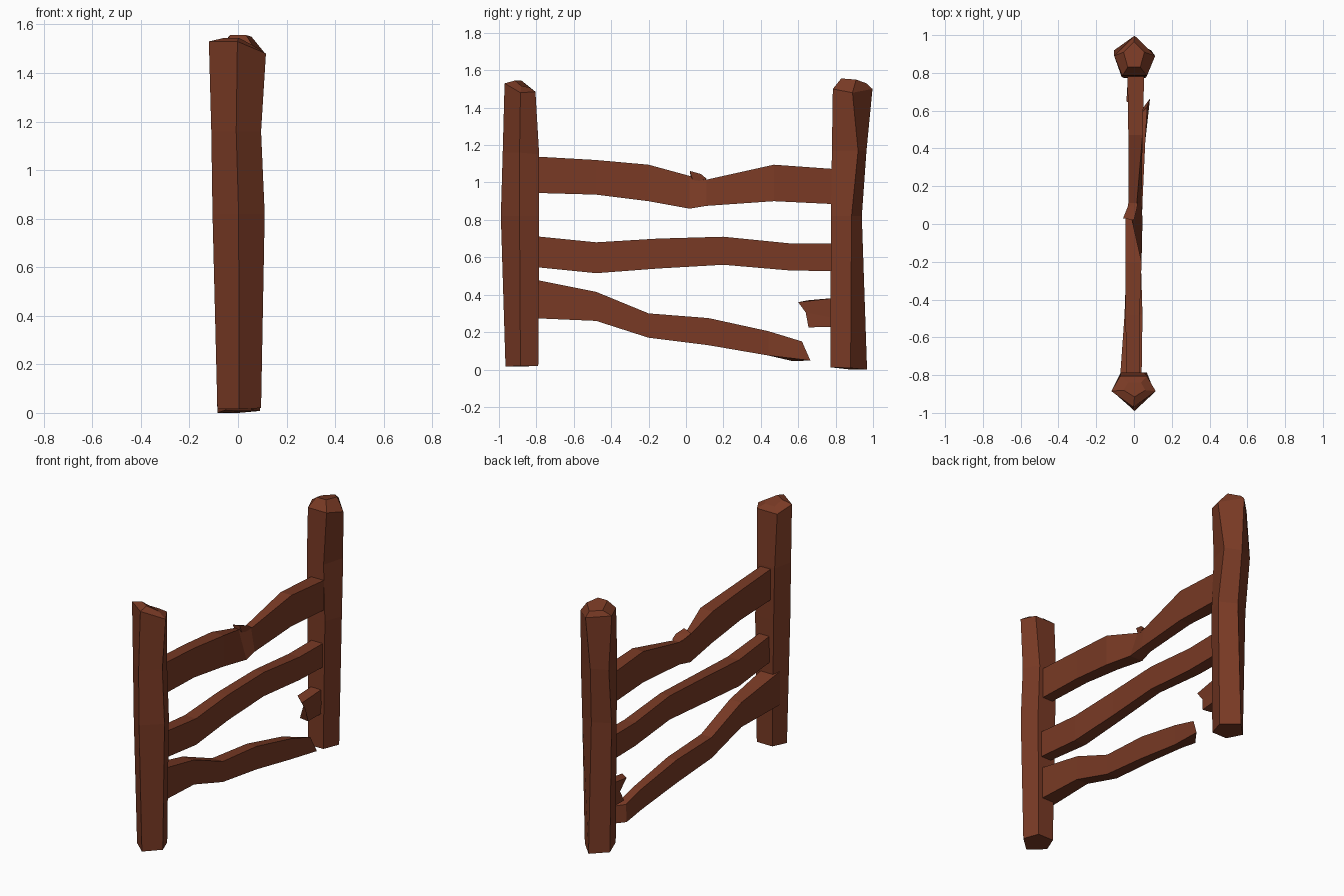
import bpy, bmesh

wood = bpy.data.materials.new("red_brown_wood")
wood.diffuse_color = (0.19, 0.042, 0.018, 1)


def finish(name, bm):
    bmesh.ops.recalc_face_normals(bm, faces=bm.faces)
    mesh = bpy.data.meshes.new(name)
    bm.to_mesh(mesh)
    bm.free()
    mesh.materials.append(wood)
    obj = bpy.data.objects.new(name, mesh)
    bpy.context.collection.objects.link(obj)


def loft(name, rings):
    """Skin a list of equal-sized point rings and cap both ends."""
    bm = bmesh.new()
    loops = [[bm.verts.new(p) for p in ring] for ring in rings]
    n = len(loops[0])
    for a, b in zip(loops, loops[1:]):
        for i in range(n):
            j = (i + 1) % n
            bm.faces.new((a[i], a[j], b[j], b[i]))
    bm.faces.new(loops[0])
    bm.faces.new(loops[-1])
    finish(name, bm)


def pentagon(x0, x1, y_in, y_side, y_out, z_in, z_side, z_out):
    """Post section: flat side towards the rails, point facing outwards."""
    cx, w = (x0 + x1) / 2, (x1 - x0) / 2
    return [(cx, y_out, z_out), (x1, y_side, z_side),
            (cx + 0.6 * w, y_in, z_in), (cx - 0.6 * w, y_in, z_in),
            (x0, y_side, z_out)]


def section(y, x0, x1, z0, z1, x_top=None):
    """Rail section; x_top pulls the upper +x corner inwards."""
    xt = x1 if x_top is None else x_top
    return [(x0, y, z0), (x1, y, z0), (xt, y, z1), (x0, y, z1)]


# Posts
loft("front_post", [pentagon(*r) for r in (
    (-.085, .095, -.79, -.885, -.965, .02, .02, .015),
    (-.105, .11, -.785, -.89, -.99, .82, .82, .82),
    (-.11, .095, -.785, -.89, -.98, 1.15, 1.16, 1.16),
    (-.12, .115, -.805, -.885, -.97, 1.485, 1.48, 1.53),
    (-.055, .06, -.84, -.88, -.915, 1.51, 1.515, 1.545))])
loft("back_post", [pentagon(*r) for r in (
    (-.085, .09, .772, .88, .968, .012, .008, 0),
    (-.10, .105, .775, .885, .94, .82, .82, .82),
    (-.105, .09, .78, .92, .965, 1.17, 1.17, 1.17),
    (-.105, .112, .785, .89, .997, 1.50, 1.48, 1.50),
    (-.055, .055, .83, .91, .965, 1.556, 1.55, 1.53))])

# Whole rails
loft("top_rail", [section(*s) for s in (
    (-.83, -.04, .03, .945, 1.14),
    (-.48, -.045, .03, .935, 1.12),
    (-.20, -.045, .04, .90, 1.095),
    (.02, -.045, .045, .86, 1.035, -.01),
    (.11, -.03, .04, .875, 1.015, .015),
    (.47, -.03, .045, .90, 1.095),
    (.82, -.035, .055, .883, 1.07))])
loft("middle_rail", [section(*s) for s in (
    (-.83, -.03, .04, .55, .715),
    (-.48, -.035, .045, .515, .68),
    (-.15, -.035, .035, .54, .70),
    (.20, -.025, .04, .56, .71),
    (.55, -.03, .045, .53, .675),
    (.82, -.03, .05, .525, .675))])

# Snapped lower rail, ending in a ragged point
loft("broken_rail", [section(*s) for s in (
    (-.83, -.075, .03, .275, .485),
    (-.48, -.05, .03, .26, .415),
    (-.20, -.04, .035, .17, .30),
    (.12, -.02, .045, .13, .275),
    (.44, .005, .06, .075, .205))] + [
    [(.015, .57, .045), (.085, .665, .048), (.07, .62, .15), (.02, .57, .155)]])

# Stub of the broken rail left on the back post
loft("broken_rail_stub", [
    [(-.03, .82, .23), (.04, .82, .23), (.045, .82, .27),
     (.04, .82, .385), (-.03, .82, .385), (-.035, .82, .30)],
    [(-.03, .66, .228), (.03, .655, .225), (.02, .64, .305),
     (.025, .60, .36), (-.04, .65, .37), (-.03, .70, .30)]])

# Splinter standing out of the crack in the top rail
bm = bmesh.new()
for p in ((-.058, .03, 1.05), (0, .02, 1.062), (.02, .11, 1.02), (-.03, .10, 1.01),
          (-.03, .03, 1.0), (0, .04, 1.0), (.015, .08, 1.045)):
    bm.verts.new(p)
bmesh.ops.convex_hull(bm, input=bm.verts)
finish("splinter", bm)
